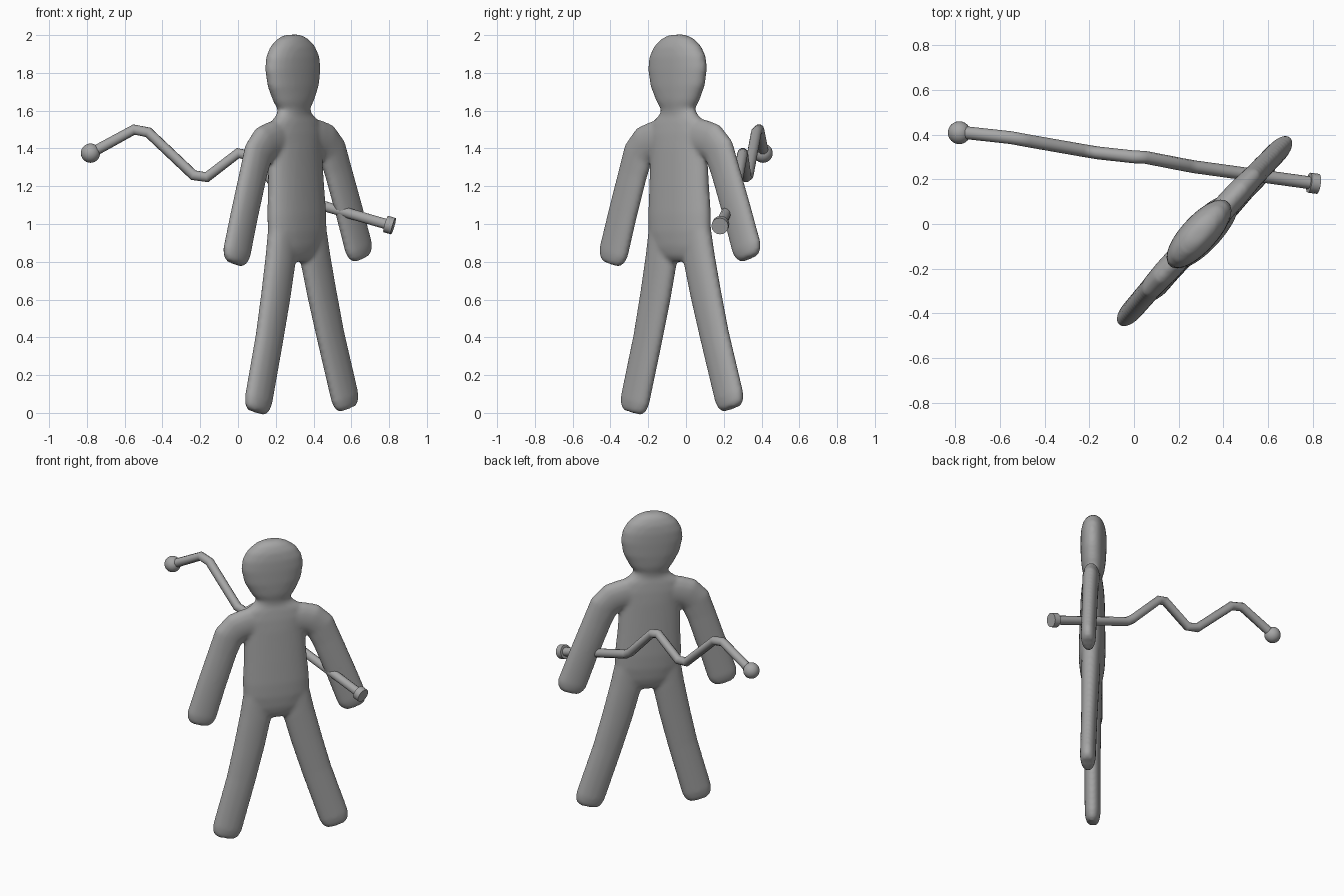
import bpy, bmesh, math
from mathutils import Vector, Matrix

if "Cube" in bpy.data.objects:
    bpy.data.objects.remove(bpy.data.objects["Cube"])

grey = bpy.data.materials.new("plain grey")
grey.diffuse_color = (0.38, 0.38, 0.38, 1)
grey.use_nodes = True
grey.node_tree.nodes["Principled BSDF"].inputs["Base Color"].default_value = grey.diffuse_color


def make_object(name, bm):
    bmesh.ops.recalc_face_normals(bm, faces=bm.faces)
    me = bpy.data.meshes.new(name)
    bm.to_mesh(me)
    bm.free()
    me.materials.append(grey)
    me.polygons.foreach_set("use_smooth", [True] * len(me.polygons))
    ob = bpy.data.objects.new(name, me)
    bpy.context.collection.objects.link(ob)
    return ob


def loft(bm, rows, side=1, power=2.1, n=32):
    """Skin rounded oval sections; rows are (x, z, half width, half depth)."""
    pts = [Vector((r[0] * side, 0, r[1])) for r in rows]
    rings = []
    for i, (p, r) in enumerate(zip(pts, rows)):
        d = (pts[min(i + 1, len(pts) - 1)] - pts[max(i - 1, 0)]).normalized()
        wide = Vector((d.z, 0, -d.x))
        ring = []
        for k in range(n):
            t = 2 * math.pi * k / n
            c, s = math.cos(t), math.sin(t)
            c = math.copysign(abs(c) ** (2 / power), c)
            s = math.copysign(abs(s) ** (2 / power), s)
            ring.append(bm.verts.new(p + wide * (r[2] * c) + Vector((0, r[3] * s, 0))))
        rings.append(ring)
    for a, b in zip(rings, rings[1:]):
        for k in range(n):
            bm.faces.new((a[k], a[(k + 1) % n], b[(k + 1) % n], b[k]))
    bm.faces.new(rings[0])
    bm.faces.new(rings[-1])


# Flat figure: torso with head, mirrored arms and legs, fused together
bm = bmesh.new()
loft(bm, [(0, .80, .09, .03), (0, .83, .15, .055), (0, .88, .19, .07), (0, .96, .21, .08),
          (0, 1.05, .21, .083), (0, 1.2, .2, .08), (0, 1.4, .19, .075),
          (0, 1.48, .2, .07), (0, 1.54, .18, .062), (0, 1.575, .13, .055),
          (0, 1.605, .105, .058), (0, 1.65, .138, .07), (0, 1.73, .179, .078),
          (0, 1.82, .196, .081), (0, 1.885, .187, .08), (0, 1.94, .155, .072),
          (0, 1.98, .105, .054), (0, 2.002, .05, .03)])
for side in (-1, 1):
    loft(bm, [(.08, 1.46, .1, .055), (.17, 1.45, .1, .055), (.235, 1.432, .1, .055),
              (.29, 1.38, .097, .052), (.33, 1.28, .092, .049), (.41, 1.06, .093, .048),
              (.478, .86, .095, .047), (.489, .825, .082, .041), (.496, .803, .058, .03)], side)
    loft(bm, [(.11, .98, .095, .06), (.135, .82, .1, .058), (.182, .62, .098, .054),
              (.24, .4, .094, .05), (.338, .075, .094, .049), (.35, .035, .084, .043),
              (.356, .013, .062, .032)], side)
body = make_object("body", bm)
body.location = (.339, -.02, .001)
body.rotation_euler = (math.radians(-.6), math.radians(-1.6), math.radians(47.5))
m = body.modifiers.new("fuse", 'REMESH')
m.mode = 'VOXEL'
m.voxel_size = .012
m.use_smooth_shade = True
m = body.modifiers.new("soften", 'SMOOTH')
m.factor, m.iterations = .5, 8

# Zigzag rod crossing behind the figure
path = [Vector(p) for p in ((-.77, .41, 1.38), (-.55, .386, 1.5), (-.475, .372, 1.485),
                            (-.235, .33, 1.258), (-.165, .318, 1.248), (.0, .3, 1.375),
                            (.05, .298, 1.365), (.235, .262, 1.175), (.275, .255, 1.147),
                            (.81, .181, .992))]
curve = bpy.data.curves.new("rod", 'CURVE')
curve.dimensions = '3D'
curve.bevel_depth = .0285
curve.bevel_resolution = 3
sp = curve.splines.new('POLY')
sp.points.add(len(path) - 1)
for q, p in zip(sp.points, path):
    q.co = (*p, 1)
curve.materials.append(grey)
bpy.context.collection.objects.link(bpy.data.objects.new("rod", curve))

# Ball on the left end
bm = bmesh.new()
bmesh.ops.create_uvsphere(bm, u_segments=24, v_segments=14, radius=.051,
                          matrix=Matrix.Translation((-.781, .408, 1.375)))
make_object("ball_end", bm)

# Flat cap on the right end
d = (path[-1] - path[-2]).normalized()
bm = bmesh.new()
bmesh.ops.create_cone(bm, cap_ends=True, segments=16, radius1=.045, radius2=.045, depth=.042,
                      matrix=Matrix.Translation(path[-1] - d * .008) @ d.to_track_quat('Z', 'Y').to_matrix().to_4x4())
cap = make_object("cap_end", bm)
bpy.context.view_layer.objects.active = cap
cap.select_set(True)
bpy.ops.object.shade_smooth_by_angle(angle=math.radians(35))
